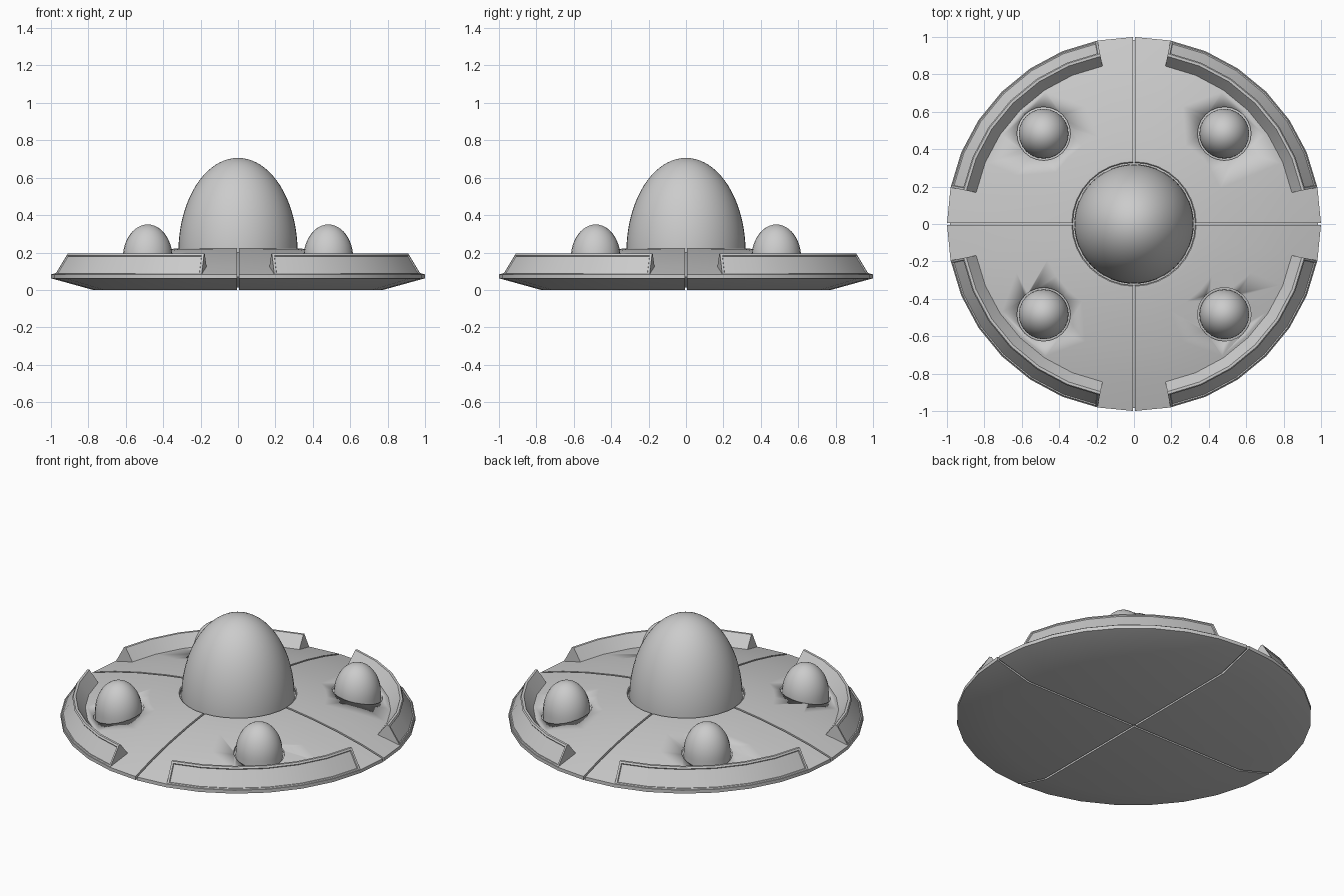
import bpy, bmesh, math
from mathutils import Vector

if "Cube" in bpy.data.objects:
    bpy.data.objects.remove(bpy.data.objects["Cube"])

SIDES = 32
STEP = 2 * math.pi / SIDES


def finish(name, bm, smooth=30):
    bmesh.ops.recalc_face_normals(bm, faces=bm.faces)
    me = bpy.data.meshes.new(name)
    bm.to_mesh(me)
    bm.free()
    ob = bpy.data.objects.new(name, me)
    bpy.context.collection.objects.link(ob)
    bpy.ops.object.select_all(action='DESELECT')
    ob.select_set(True)
    bpy.context.view_layer.objects.active = ob
    bpy.ops.object.shade_smooth_by_angle(angle=math.radians(smooth))
    return ob


def lathe(profile, sides=SIDES):
    """Turn an (r, z) profile, starting and ending on the axis, into a solid."""
    bm = bmesh.new()
    vs = [bm.verts.new((r, 0, z)) for r, z in profile]
    es = [bm.edges.new(p) for p in zip(vs, vs[1:])]
    bmesh.ops.spin(bm, geom=vs + es, axis=(0, 0, 1), cent=(0, 0, 0),
                   angle=2 * math.pi, steps=sides, use_duplicate=False)
    bmesh.ops.remove_doubles(bm, verts=bm.verts, dist=1e-4)
    return bm


def dome(name, x, y, r, z0, h, skirt, sides=32, rings=12):
    """Half ellipsoid with a short skirt that sits in the hull opening."""
    prof = [(0, skirt), (r, skirt)]
    for i in range(rings + 1):
        a = i / rings * math.pi / 2
        prof.append((r * math.cos(a) if i < rings else 0, z0 + h * math.sin(a)))
    bm = lathe(prof, sides)
    bmesh.ops.translate(bm, verts=bm.verts, vec=(x, y, 0))
    return finish(name, bm, 40)


# inner core seen at the bottom of the seams
finish("hull_core", lathe([(0, 0.012), (0.768, 0.012), (0.985, 0.067), (0.985, 0.07),
                           (0.85, 0.113), (0.68, 0.15), (0.5, 0.182), (0.34, 0.2), (0, 0.2)]))

HULL = [(0, 0), (0.775, 0), (1, 0.062), (1, 0.083), (0.85, 0.128), (0.68, 0.168),
        (0.5, 0.2), (0.36, 0.219), (0.333, 0.221), (0.328, 0.217), (0.328, 0.19), (0, 0.19)]
GAP = 0.006
WALL = [(0.998, 0.08), (0.928, 0.195), (0.914, 0.195), (0.857, 0.12)]
POD = 0.483

for label, sx, sy in (("front_left", -1, -1), ("front_right", 1, -1),
                      ("back_left", -1, 1), ("back_right", 1, 1)):
    # hull quarter, cut from the full disc with a seam on both sides
    bm = lathe(HULL)
    for n in (Vector((sx, 0, 0)), Vector((0, sy, 0))):
        cut = bmesh.ops.bisect_plane(bm, geom=bm.verts[:] + bm.edges[:] + bm.faces[:],
                                     plane_co=n * GAP, plane_no=n, clear_inner=True)
        rim = [e for e in cut['geom_cut'] if isinstance(e, bmesh.types.BMEdge)]
        bmesh.ops.holes_fill(bm, edges=rim, sides=0)
    quarter = finish("hull_" + label, bm)

    # round opening for the small dome
    bm = bmesh.new()
    bmesh.ops.create_cone(bm, cap_ends=True, segments=24, radius1=0.143, radius2=0.143, depth=0.3)
    bmesh.ops.translate(bm, verts=bm.verts, vec=(sx * POD, sy * POD, 0.25))
    cutter = finish("opening_cutter", bm)
    cutter.hide_render = True
    mod = quarter.modifiers.new("opening", 'BOOLEAN')
    mod.operation, mod.object, mod.solver = 'DIFFERENCE', cutter, 'EXACT'
    bpy.context.view_layer.objects.active = quarter
    bpy.ops.object.modifier_apply(modifier=mod.name)
    bpy.data.objects.remove(cutter)

    dome("small_dome_" + label, sx * POD, sy * POD, 0.133, 0.17, 0.18, 0.1, 24)

    # raised rim wall: wedge section swept along the quarter
    bm = bmesh.new()
    rows = [[bm.verts.new((sx * r * math.cos(i * STEP), sy * r * math.sin(i * STEP), z))
             for r, z in WALL] for i in range(1, 8)]
    outer = []
    for a, b in zip(rows, rows[1:]):
        for k in range(4):
            m = (k + 1) % 4
            f = bm.faces.new((a[k], a[m], b[m], b[k]))
            if k == 0:
                outer.append(f)
    bm.faces.new(rows[0])
    bm.faces.new(rows[-1])
    bmesh.ops.recalc_face_normals(bm, faces=bm.faces)
    # slightly sunk outer panel
    bmesh.ops.inset_region(bm, faces=outer, thickness=0.012, use_even_offset=True)
    bmesh.ops.inset_region(bm, faces=outer, thickness=0.003, depth=-0.006, use_even_offset=True)
    finish("rim_wall_" + label, bm, 25)

# central dome
dome("main_dome", 0, 0, 0.319, 0.2, 0.506, 0.15, 48, 20)
